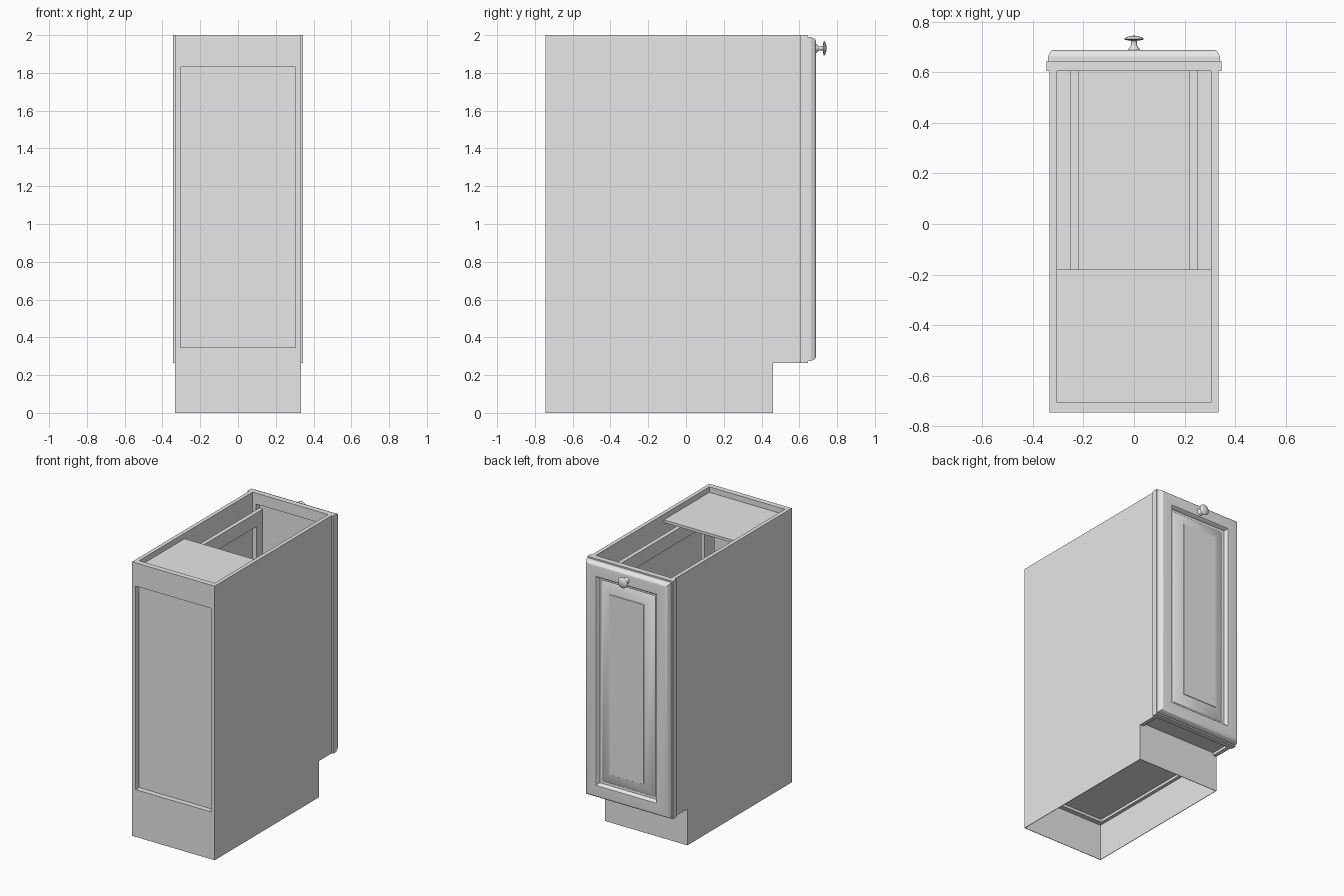
import bpy, bmesh, math

if "Cube" in bpy.data.objects:
    bpy.data.objects.remove(bpy.data.objects["Cube"], do_unlink=True)

GREY = bpy.data.materials.new("plain_grey")
GREY.use_nodes = True
GREY.diffuse_color = (0.8, 0.8, 0.8, 1)
GREY.node_tree.nodes["Principled BSDF"].inputs["Base Color"].default_value = (0.8, 0.8, 0.8, 1)


def finish(bm, name):
    bmesh.ops.recalc_face_normals(bm, faces=bm.faces)
    mesh = bpy.data.meshes.new(name)
    bm.to_mesh(mesh)
    bm.free()
    mesh.materials.append(GREY)
    obj = bpy.data.objects.new(name, mesh)
    bpy.context.collection.objects.link(obj)
    return obj


def add_box(bm, x, y, z):
    """Box from three (low, high) ranges."""
    verts = bmesh.ops.create_cube(bm, size=1)["verts"]
    for v in verts:
        v.co = [lo + (c + 0.5) * (hi - lo) for c, (lo, hi) in zip(v.co, (x, y, z))]


def box(name, x, y, z):
    bm = bmesh.new()
    add_box(bm, x, y, z)
    return finish(bm, name)


def frame(name, axis, depth, u, z, hole_u, hole_z):
    """Rectangular frame with an opening; axis is its thickness direction."""
    bm = bmesh.new()
    parts = [((u[0], hole_u[0]), z), ((hole_u[1], u[1]), z),
             (hole_u, (z[0], hole_z[0])), (hole_u, (hole_z[1], z[1]))]
    for span, height in parts:
        if axis == "y":
            add_box(bm, span, depth, height)
        else:
            add_box(bm, depth, span, height)
    return finish(bm, name)


def smooth(obj, degrees):
    bpy.ops.object.select_all(action="DESELECT")
    obj.select_set(True)
    bpy.context.view_layer.objects.active = obj
    bpy.ops.object.shade_smooth_by_angle(angle=math.radians(degrees))


# Main dimensions
OUT, INN = 0.333, 0.305
BACK, BACK_IN, BODY_END, FRAME_END = -0.745, -0.705, 0.605, 0.645
TOE_Y, TOE_Z, TOP = 0.46, 0.265, 2.0
SKIN = 0.004

# Side walls: notched outer skin, thick liner above the hollow base
profile = [(BACK, 0), (TOE_Y, 0), (TOE_Y, TOE_Z), (BODY_END, TOE_Z), (BODY_END, TOP), (BACK, TOP)]
for side, s in (("left", 1), ("right", -1)):
    bm = bmesh.new()
    face = bm.faces.new([bm.verts.new((s * OUT, y, z)) for y, z in profile])
    ext = bmesh.ops.extrude_face_region(bm, geom=[face])["geom"]
    for v in ext:
        if isinstance(v, bmesh.types.BMVert):
            v.co.x -= s * SKIN
    finish(bm, side + "_side_skin")
    box(side + "_side_liner", sorted((s * INN, s * (OUT - SKIN))), (BACK_IN, BODY_END), (TOE_Z, TOP))
    # Open inner frame of the pull-out
    frame(side + "_inner_frame", "x", sorted((s * 0.22, s * 0.25)), (-0.64, BODY_END), (0.345, 1.9),
          (-0.53, 0.525), (0.45, 1.8))

# Back: framed opening with recessed panel, thin skirt below
edge = OUT - SKIN
frame("back_frame", "y", (BACK, BACK_IN), (-edge, edge), (TOE_Z, TOP), (-INN, INN), (0.345, 1.83))
box("back_panel", (-INN, INN), (BACK_IN, BACK_IN + 0.015), (0.3, 1.9))
box("back_skirt", (-edge, edge), (BACK, BACK + SKIN), (0, TOE_Z))

# Floor, toe kick and top plate
box("floor", (-INN, INN), (BACK_IN, BODY_END), (0.285, 0.345))
box("toe_kick", (-edge, edge), (TOE_Y - SKIN, TOE_Y), (0, 0.285))
box("top_plate", (-INN, INN), (BACK_IN, -0.18), (1.94, 1.96))

# Face frame behind the door
frame("face_frame", "y", (BODY_END, FRAME_END), (-0.345, 0.345), (TOE_Z, TOP), (-0.28, 0.28), (0.345, 1.92))

# Raised panel door lofted from nested rectangles: (inset, y)
rings = [(0, 0.645), (0, 0.662)]
for i in range(1, 6):
    a = math.radians(18 * i)
    rings.append((0.004 + 0.022 * (1 - math.cos(a)), 0.666 + 0.022 * math.sin(a)))
rings += [(0.095, 0.688), (0.1, 0.682), (0.108, 0.662), (0.125, 0.66), (0.13, 0.664), (0.2, 0.682), (0.202, 0.685)]
bm = bmesh.new()
loops = []
for inset, y in rings:
    w, lo, hi = 0.34 - inset, 0.275 + inset, 1.99 - inset
    loops.append([bm.verts.new(p) for p in ((-w, y, lo), (w, y, lo), (w, y, hi), (-w, y, hi))])
for a, b in zip(loops, loops[1:]):
    for i in range(4):
        j = (i + 1) % 4
        bm.faces.new((a[i], a[j], b[j], b[i]))
bm.faces.new(loops[0])
bm.faces.new(loops[-1])
smooth(finish(bm, "door"), 25)

# Turned knob: (radius, y)
turning = [(0, 0.68), (0.024, 0.686), (0.023, 0.692), (0.014, 0.7), (0.011, 0.712), (0.013, 0.724),
           (0.036, 0.728), (0.039, 0.731), (0.036, 0.735), (0.02, 0.742), (0, 0.745)]
bm = bmesh.new()
verts = [bm.verts.new((r, y, 1.93)) for r, y in turning]
edges = [bm.edges.new(pair) for pair in zip(verts, verts[1:])]
bmesh.ops.spin(bm, geom=verts + edges, cent=(0, 0, 1.93), axis=(0, 1, 0), angle=math.tau, steps=24)
bmesh.ops.remove_doubles(bm, verts=bm.verts, dist=0.0001)
smooth(finish(bm, "knob"), 40)
